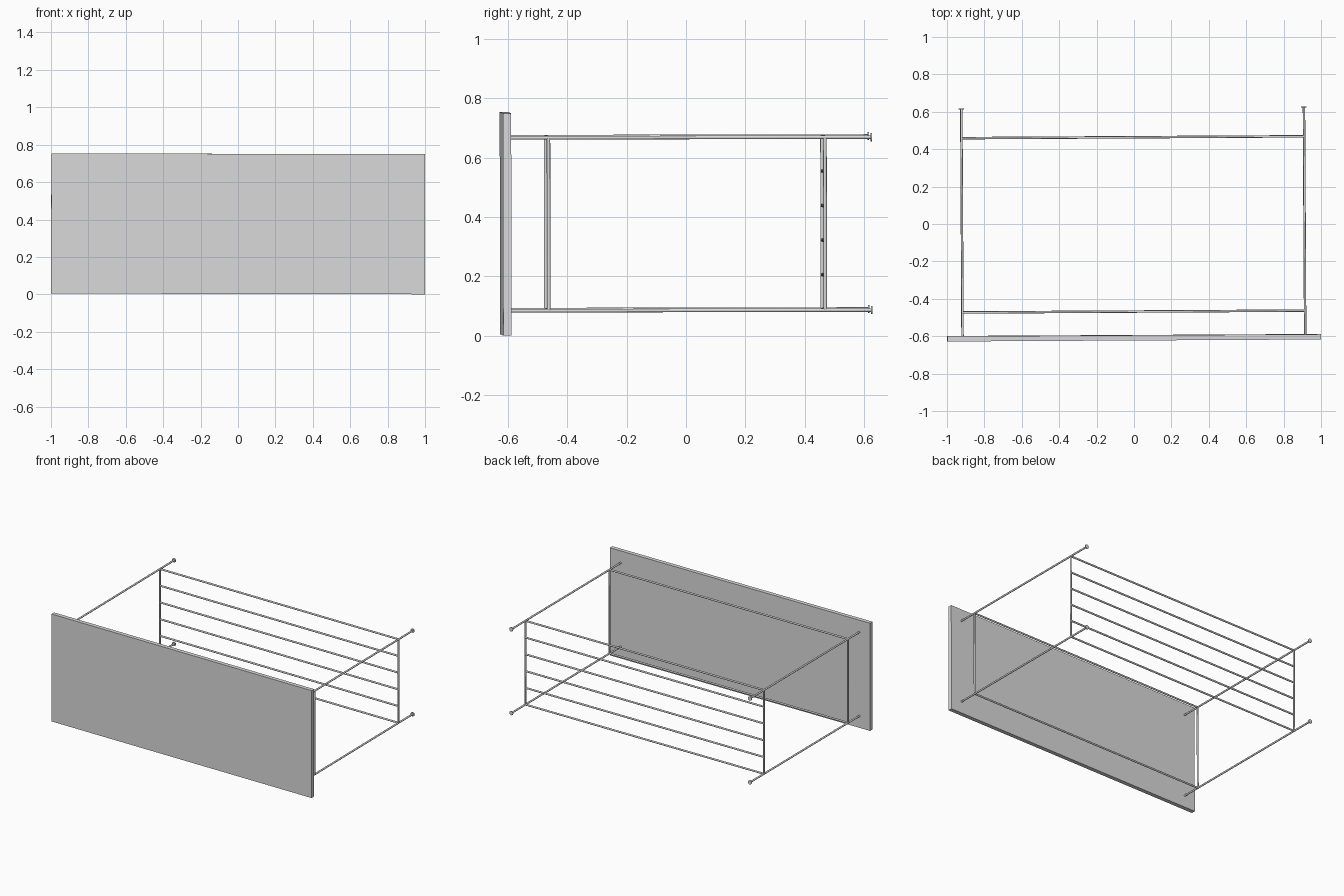
import bpy
from mathutils import Vector, Euler

cube = bpy.data.objects.get("Cube")
if cube:
    bpy.data.objects.remove(cube, do_unlink=True)

# Single grey finish
grey = bpy.data.materials.new("light grey")
grey.use_nodes = True
COLOUR = (0.7, 0.7, 0.7, 1.0)
grey.diffuse_color = COLOUR
grey.node_tree.nodes["Principled BSDF"].inputs["Base Color"].default_value = COLOUR

# The whole rack sits very slightly askew
TILT = Euler((0.002, 0.002, 0.0054)).to_matrix().to_4x4()
BASE_Z = 0.378

MID_X = -0.004                  # centre of the frame
HALF_X = 0.916                  # rails, left and right of the centre
RAIL_Z = 0.2915                 # rails, above and below the centre
FRONT_Y, BACK_Y = -0.468, 0.464  # the two cross frames
PANEL_Y, END_Y = -0.608, 0.6225
ROD = 0.006


def finish(name):
    """Name, colour and tilt the active object."""
    ob = bpy.context.object
    ob.name = ob.data.name = name
    ob.data.materials.append(grey)
    ob.data.transform(TILT @ ob.matrix_basis)
    ob.matrix_basis.identity()
    ob.location.z = BASE_Z
    return ob


def rod(name, start, end, radius=ROD):
    """Round bar between two points."""
    a, b = Vector(start), Vector(end)
    bpy.ops.mesh.primitive_cylinder_add(
        vertices=16, radius=radius, depth=(b - a).length, location=(a + b) / 2,
        rotation=(b - a).to_track_quat('Z', 'Y').to_euler())
    bpy.context.view_layer.update()
    finish(name)
    bpy.ops.object.shade_smooth_by_angle()


# Front panel
bpy.ops.mesh.primitive_cube_add(size=1, location=(-0.003, PANEL_Y, 0))
bpy.context.object.scale = (1.998, 0.028, 0.749)
bpy.context.view_layer.update()
finish("front_panel")

# Four long rails, each with a thin end disc
for side, sx in (("left", 1), ("right", -1)):
    x = MID_X + sx * HALF_X
    for level, sz in (("upper", 1), ("lower", -1)):
        z = sz * RAIL_Z
        rod(f"{level}_{side}_rail", (x, PANEL_Y + 0.01, z), (x, END_Y, z))
        rod(f"{level}_{side}_end_disc", (x, END_Y - 0.005, z), (x, END_Y, z), 0.014)
    # Uprights of the front and back frames
    for place, y in (("front", FRONT_Y), ("back", BACK_Y)):
        rod(f"{place}_{side}_post", (x, y, -RAIL_Z), (x, y, RAIL_Z))

# Crossbars: two on the front frame, six evenly spaced on the back frame
for place, y, count in (("front", FRONT_Y, 2), ("back", BACK_Y, 6)):
    for i in range(count):
        z = -RAIL_Z + 2 * RAIL_Z * i / (count - 1)
        rod(f"{place}_crossbar_{i + 1}",
            (MID_X - HALF_X, y, z), (MID_X + HALF_X, y, z))
